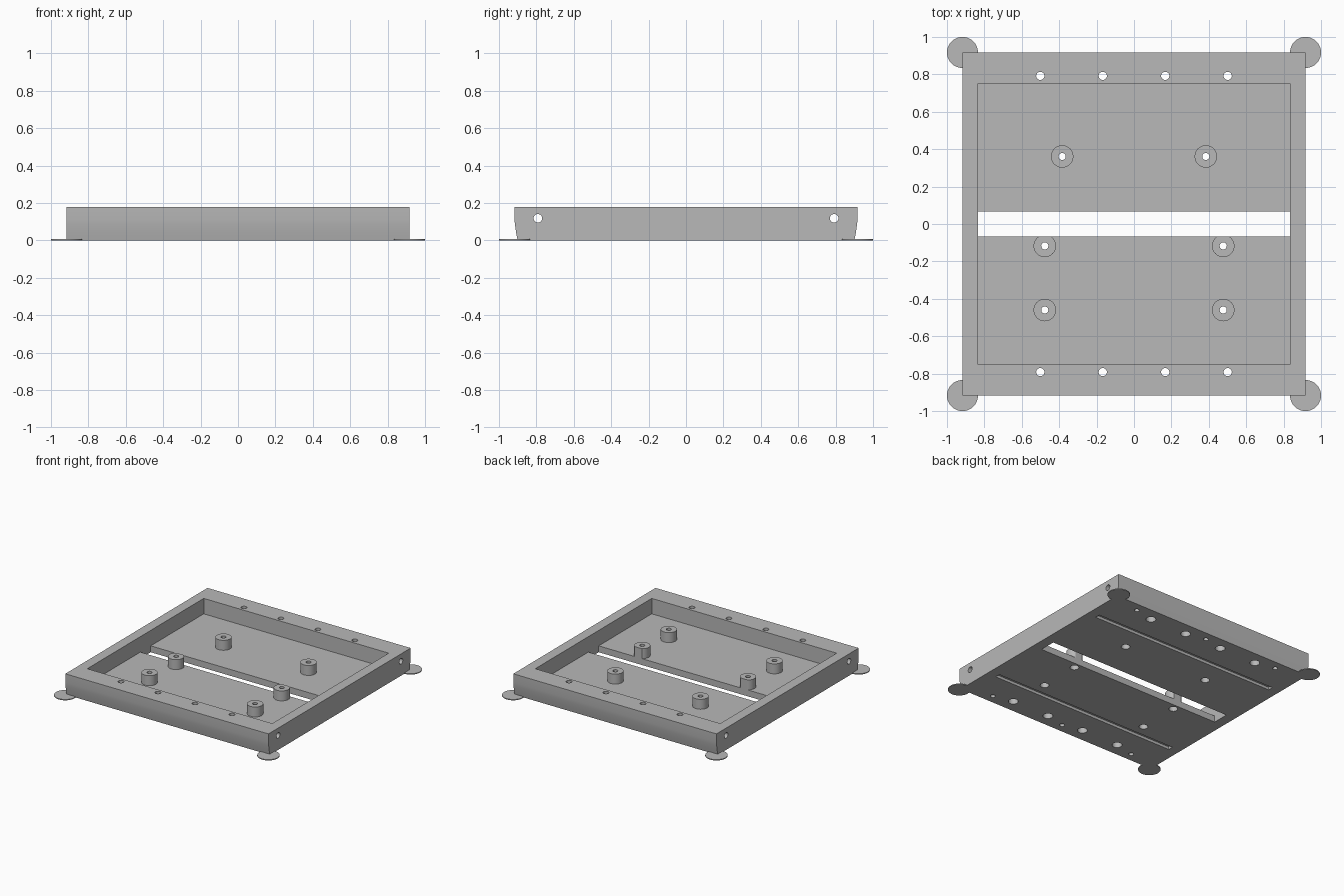
import bpy, bmesh, math
from mathutils import Matrix

old = bpy.data.objects.get("Cube")
if old:
    bpy.data.objects.remove(old, do_unlink=True)

grey = bpy.data.materials.new("plain grey")
grey.use_nodes = True
GREY = (0.48, 0.48, 0.48, 1)
grey.diffuse_color = GREY
grey.node_tree.nodes["Principled BSDF"].inputs["Base Color"].default_value = GREY

HALF = 0.917      # half width of the tray
HEIGHT = 0.178
FLOOR = 0.052     # top of the tray floor


def make(name, bm):
    bmesh.ops.recalc_face_normals(bm, faces=bm.faces)
    mesh = bpy.data.meshes.new(name)
    bm.to_mesh(mesh)
    bm.free()
    mesh.materials.append(grey)
    obj = bpy.data.objects.new(name, mesh)
    bpy.context.collection.objects.link(obj)
    return obj


def cylinder(name, x, y, z0, z1, r, sides=32):
    bm = bmesh.new()
    bmesh.ops.create_cone(bm, cap_ends=True, segments=sides, radius1=r, radius2=r,
                          depth=z1 - z0, matrix=Matrix.Translation((x, y, (z0 + z1) / 2)))
    return make(name, bm)


def box(name, hx, hy, z0, z1, y=0):
    bm = bmesh.new()
    place = Matrix.Translation((0, y, (z0 + z1) / 2))
    bmesh.ops.create_cube(bm, size=1, matrix=place @ Matrix.Diagonal((2 * hx, 2 * hy, z1 - z0, 1)))
    return make(name, bm)


# Tray block: side profile with curved lower front and back, extruded across
half_profile = [(0.9, 0), (0.908, 0.04), (0.914, 0.08), (HALF, 0.11), (HALF, HEIGHT)]
outline = half_profile + [(-y, z) for y, z in reversed(half_profile)]
bm = bmesh.new()
face = bm.faces.new([bm.verts.new((-HALF, y, z)) for y, z in outline])
side = bmesh.ops.extrude_face_region(bm, geom=[face])
bmesh.ops.translate(bm, vec=(2 * HALF, 0, 0),
                    verts=[v for v in side["geom"] if isinstance(v, bmesh.types.BMVert)])
tray = make("tray", bm)

steps = []


def combine(obj, operation="DIFFERENCE"):
    mod = tray.modifiers.new(obj.name, "BOOLEAN")
    mod.object, mod.operation, mod.solver = obj, operation, "EXACT"
    obj.hide_render = True
    steps.append(obj)


# Hollow, then standoffs rising from the floor
combine(box("cavity_cutter", 0.835, 0.751, FLOOR, 0.4))
posts = [(s * x, y) for x, y in ((0.384, 0.361), (0.477, -0.117), (0.477, -0.46)) for s in (-1, 1)]
for x, y in posts:
    combine(cylinder("standoff", x, y, 0.03, 0.133, 0.06), "UNION")

# Central slot also trims the nearest standoffs
combine(box("slot_cutter", 0.835, 0.067, -0.1, 0.3))

# Screw holes with wider bores from underneath
for x, y in posts:
    combine(cylinder("standoff_hole_cutter", x, y, -0.1, 0.3, 0.019, 24))
    combine(cylinder("standoff_bore_cutter", x, y, -0.1, 0.07, 0.033, 24))
for s in (-1, 1):
    for x in (-0.501, -0.167, 0.167, 0.501):
        combine(cylinder("rim_hole_cutter", x, s * 0.792, -0.1, 0.3, 0.022, 24))
        combine(cylinder("rim_bore_cutter", x, s * 0.792, -0.1, 0.08, 0.037, 24))
    # Blind holes and shallow grooves in the underside
    for x in (-0.667, 0, 0.667):
        combine(cylinder("blind_hole_cutter", x, s * 0.828, -0.1, 0.06, 0.019, 24))
    combine(box("groove_cutter", 0.835, 0.021, -0.1, 0.022, s * 0.575))
    # Rod tunnel along the thick wall, open at both sides
    tunnel = cylinder("tunnel_cutter", 0, 0, -1, 1, 0.023, 24)
    tunnel.data.transform(Matrix.Translation((0, s * 0.792, 0.118)) @ Matrix.Rotation(math.pi / 2, 4, "Y"))
    combine(tunnel)

# Bake the cuts and drop the helpers
bpy.context.view_layer.update()
baked = bpy.data.meshes.new_from_object(tray.evaluated_get(bpy.context.evaluated_depsgraph_get()))
tray.modifiers.clear()
tray.data = baked
baked.materials.clear()
baked.materials.append(grey)
baked.polygons.foreach_set("material_index", [0] * len(baked.polygons))
for obj in steps:
    bpy.data.objects.remove(obj, do_unlink=True)

# Thin round pads under the corners
parts = [tray]
for sx in (-1, 1):
    for sy in (-1, 1):
        name = ("back" if sy > 0 else "front") + ("_left" if sx > 0 else "_right") + "_corner_pad"
        parts.append(cylinder(name, sx * HALF, sy * HALF, 0, 0.007, 0.083, 48))

bpy.ops.object.select_all(action="DESELECT")
for obj in parts:
    obj.select_set(True)
bpy.context.view_layer.objects.active = tray
bpy.ops.object.shade_smooth_by_angle(angle=math.radians(25))
